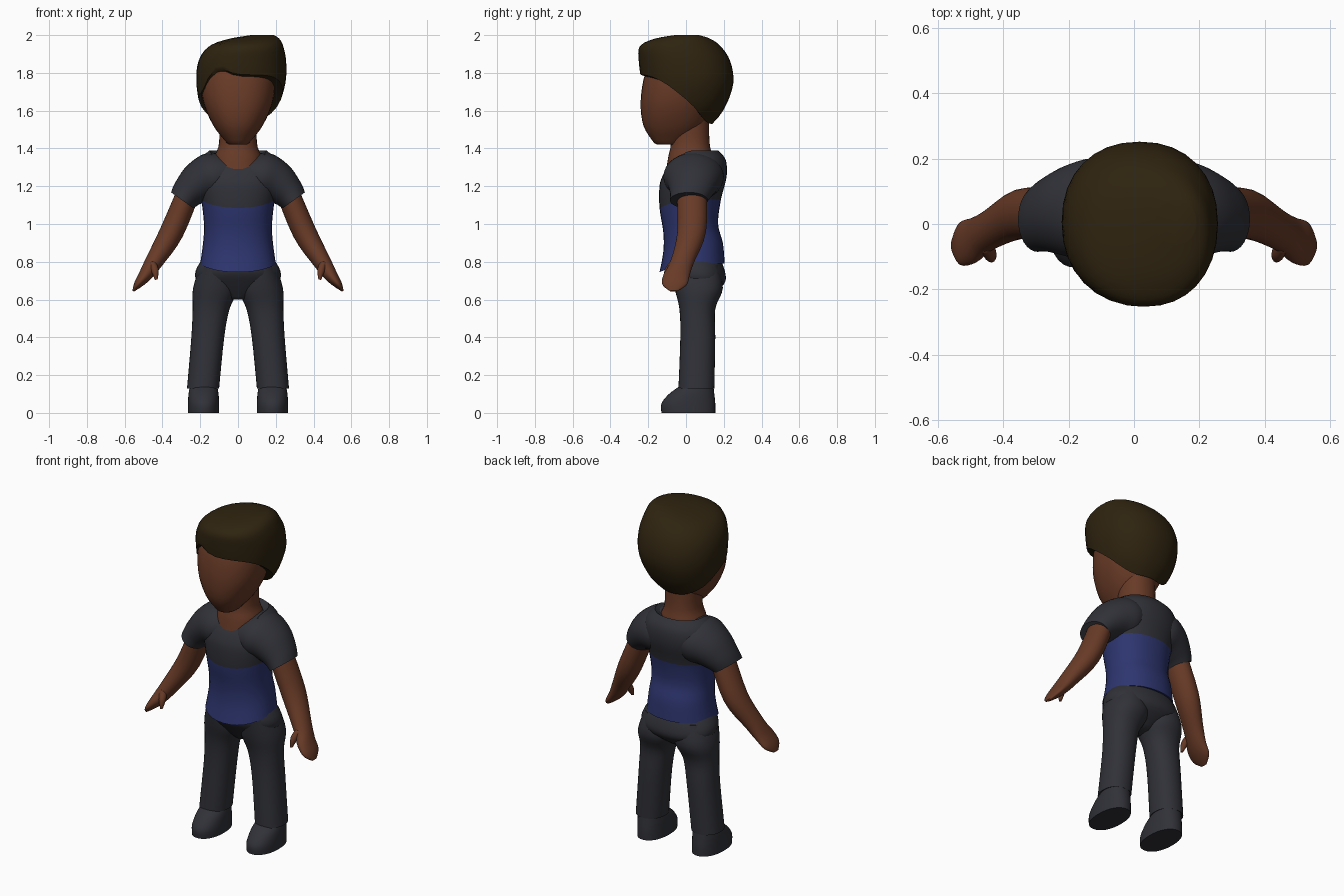
import bpy, bmesh
from math import sin, cos, exp, pi, radians
from mathutils import Vector

default_cube = bpy.data.objects.get("Cube")
if default_cube:
    bpy.data.objects.remove(default_cube)

SEGMENTS, STEPS = 32, 4
ANGLES = [2 * pi * i / SEGMENTS for i in range(SEGMENTS)]


def material(name, red, green, blue):
    made = bpy.data.materials.new(name)
    made.use_nodes = True
    made.diffuse_color = (red, green, blue, 1)
    shader = made.node_tree.nodes["Principled BSDF"]
    shader.inputs["Base Color"].default_value = made.diffuse_color
    return made


skin = material("brown skin", 0.14, 0.043, 0.02)
brown = material("dark brown hair", 0.028, 0.017, 0.005)
blue = material("blue cloth", 0.027, 0.036, 0.16)
grey = material("charcoal cloth", 0.03, 0.031, 0.039)


def catmull(p, q, r, s, t):
    return q + t / 2 * (r - p + t * (2 * p - 5 * q + 4 * r - s + t * (3 * (q - r) + s - p)))


def spline(keys):
    """Smooth curve passing through every key tuple."""
    padded = [keys[0], *keys, keys[-1]]
    curve = []
    for four in zip(padded, padded[1:], padded[2:], padded[3:]):
        for step in range(STEPS):
            curve.append(tuple(catmull(*column, step / STEPS) for column in zip(*four)))
    return curve + [keys[-1]]


def power(value, exponent):
    return abs(value) ** (2 / exponent) * (1 if value >= 0 else -1)


def outline(angle, left, right, front, back, exponent=2.2):
    """Point on a rounded outline; angle zero is the front."""
    return ((left + right) / 2 + (right - left) / 2 * power(sin(angle), exponent),
            (front + back) / 2 - (back - front) / 2 * power(cos(angle), exponent))


def inset(ring, lift):
    """Smaller copy of a ring, for a turned-in edge."""
    points = [Vector(point) for point in ring]
    centre = sum(points, Vector()) / len(points)
    return [centre + (point - centre) * 0.8 + Vector((0, 0, lift)) for point in points]


def body(name, rings, materials, start=None, end=None, split=0, mirror=False):
    """Bridge rings into a closed form; rows below split take the second material."""
    if start is not None:
        rings = [inset(rings[0], start)] + rings
    if end is not None:
        rings = rings + [inset(rings[-1], end)]
    bm = bmesh.new()
    rows = [[bm.verts.new(point) for point in ring] for ring in rings]
    for index, (low, high) in enumerate(zip(rows, rows[1:])):
        for i in range(SEGMENTS):
            face = bm.faces.new((low[i - 1], low[i], high[i], high[i - 1]))
            face.material_index = int(index < split)
    bm.faces.new(rows[0]).material_index = int(split > 0)
    bm.faces.new(rows[-1])
    bmesh.ops.recalc_face_normals(bm, faces=bm.faces)
    mesh = bpy.data.meshes.new(name)
    bm.to_mesh(mesh)
    bm.free()
    for entry in materials:
        mesh.materials.append(entry)
    part = bpy.data.objects.new(name, mesh)
    bpy.context.collection.objects.link(part)
    bpy.ops.object.select_all(action='DESELECT')
    part.select_set(True)
    bpy.context.view_layer.objects.active = part
    bpy.ops.object.shade_smooth_by_angle(angle=radians(60))
    if mirror:
        part.modifiers.new("Mirror", 'MIRROR').use_mirror_merge = False


def no_dip(z):
    return 0


def stack(name, keys, materials, dip=no_dip, **options):
    """Form made of level outlines: height, left, right, front, back."""
    rings = []
    for z, *sides in spline(keys):
        rings.append([(*outline(angle, *sides), z - dip(z) * max(0, cos(angle)) ** 1.5)
                      for angle in ANGLES])
    body(name, rings, materials, **options)


def centred(keys):
    """Expand half widths into matching left and right sides."""
    return [(z, -half, half, front, back) for z, half, front, back in keys]


def limb(name, keys, materials, **options):
    """Mirrored tube along a path: x, y, z, thickness, depth."""
    path = spline(keys)
    rings = []
    for i, (x, y, z, thick, deep) in enumerate(path):
        before, after = path[max(0, i - 1)], path[min(len(path) - 1, i + 1)]
        along = Vector((after[0] - before[0], 0, after[2] - before[2])).normalized()
        rings.append([(x - along.z * thick * cos(angle), y + deep * sin(angle),
                       z + along.x * thick * cos(angle)) for angle in ANGLES])
    body(name, rings, materials, mirror=True, **options)


def shirt_dip(z):
    """Hem and yoke sag slightly at the front, the neckline more."""
    return 0.045 + 0.35 * max(0, z - 1.25)


# Shirt with a blue lower part and charcoal yoke
stack("shirt", centred([
    (0.79, 0.2, -0.14, 0.205), (0.9, 0.185, -0.12, 0.195), (1, 0.18, -0.12, 0.17),
    (1.13, 0.195, -0.14, 0.185), (1.25, 0.22, -0.14, 0.215),
    (1.34, 0.2, -0.12, 0.21), (1.39, 0.15, -0.1, 0.17)]),
    (grey, blue), dip=shirt_dip, start=0.01, end=-0.02, split=3 * STEPS + 1)
limb("sleeves", [
    (0.05, 0.04, 1.27, 0.1, 0.14), (0.13, 0.04, 1.25, 0.13, 0.16),
    (0.2, 0.04, 1.22, 0.115, 0.14), (0.26, 0.03, 1.17, 0.09, 0.115),
    (0.295, 0.015, 1.125, 0.073, 0.1)], (grey,), end=0)

# Arms with mitten hands
limb("arms", [
    (0.25, 0.03, 1.2, 0.06, 0.08), (0.35, 0.03, 0.96, 0.063, 0.076),
    (0.445, -0.02, 0.8, 0.047, 0.063), (0.49, -0.05, 0.73, 0.036, 0.07),
    (0.53, -0.06, 0.68, 0.022, 0.065), (0.555, -0.065, 0.645, 0.005, 0.02)], (skin,))
limb("thumbs", [
    (0.457, -0.055, 0.8, 0.02, 0.03), (0.44, -0.09, 0.755, 0.02, 0.024),
    (0.433, -0.11, 0.705, 0.007, 0.007)], (skin,))

# Trousers and shoes
stack("trouser_hips", centred([
    (0.6, 0.04, 0, 0.1), (0.68, 0.2, -0.06, 0.2),
    (0.75, 0.225, -0.1, 0.206), (0.84, 0.17, -0.1, 0.17)]), (grey,))
stack("trouser_legs", [
    (0.13, 0.1, 0.27, -0.04, 0.15), (0.4, 0.073, 0.247, -0.03, 0.155),
    (0.55, 0.045, 0.24, -0.035, 0.155), (0.66, 0, 0.238, -0.06, 0.195),
    (0.78, 0.03, 0.2, -0.08, 0.17)], (grey,), start=0.01, mirror=True)
stack("shoes", [
    (0, 0.1, 0.265, -0.13, 0.155), (0.05, 0.1, 0.265, -0.13, 0.155),
    (0.1, 0.103, 0.262, -0.09, 0.15), (0.14, 0.11, 0.255, -0.035, 0.145)],
    (grey,), start=0, mirror=True)

# Neck and head
stack("neck", centred([
    (1.25, 0.13, -0.11, 0.13), (1.35, 0.125, -0.095, 0.14),
    (1.43, 0.1, -0.08, 0.125), (1.6, 0.1, -0.08, 0.12)]), (skin,))
stack("head", centred([
    (1.43, 0.06, -0.17, 0), (1.52, 0.13, -0.225, 0.1), (1.65, 0.185, -0.24, 0.15),
    (1.8, 0.195, -0.215, 0.18), (1.9, 0.15, -0.15, 0.15)]), (skin,), start=-0.01)

# Swept hair: a rounded envelope that begins at an uneven hairline
envelope = spline([
    (1.5, -0.1, 0.1, -0.2, 0.11), (1.6, -0.19, 0.2, -0.22, 0.197),
    (1.74, -0.22, 0.25, -0.235, 0.25), (1.86, -0.21, 0.255, -0.25, 0.235),
    (1.94, -0.155, 0.24, -0.245, 0.185), (1.98, -0.05, 0.22, -0.17, 0.13),
    (2, 0.07, 0.19, -0.06, 0.07)])


def envelope_at(z):
    for low, high in zip(envelope, envelope[1:]):
        if z <= high[0]:
            blend = (z - low[0]) / (high[0] - low[0])
            return [a + (b - a) * blend for a, b in zip(low[1:], high[1:])]
    return envelope[-1][1:]


def bump(angle, centre, width):
    return exp(-((angle - radians(centre)) / radians(width)) ** 2)


def hairline(angle):
    """High brow, low nape, and a raised parting on the right."""
    turn = angle - 2 * pi if angle > pi else angle
    brow = 1.66 + 0.13 * sin(pi / 2 * cos(turn))
    return brow + 0.04 * bump(turn, -28, 15) - 0.05 * bump(turn, -62, 15)


def hair_point(angle, rise):
    low = hairline(angle)
    z = low + (2 - low) * sin(rise * pi / 2)
    return (*outline(angle, *envelope_at(z)), z)


HAIR_ROWS = 20
body("hair", [[hair_point(angle, row / HAIR_ROWS) for angle in ANGLES]
              for row in range(HAIR_ROWS + 1)], (brown,), start=0.01)
